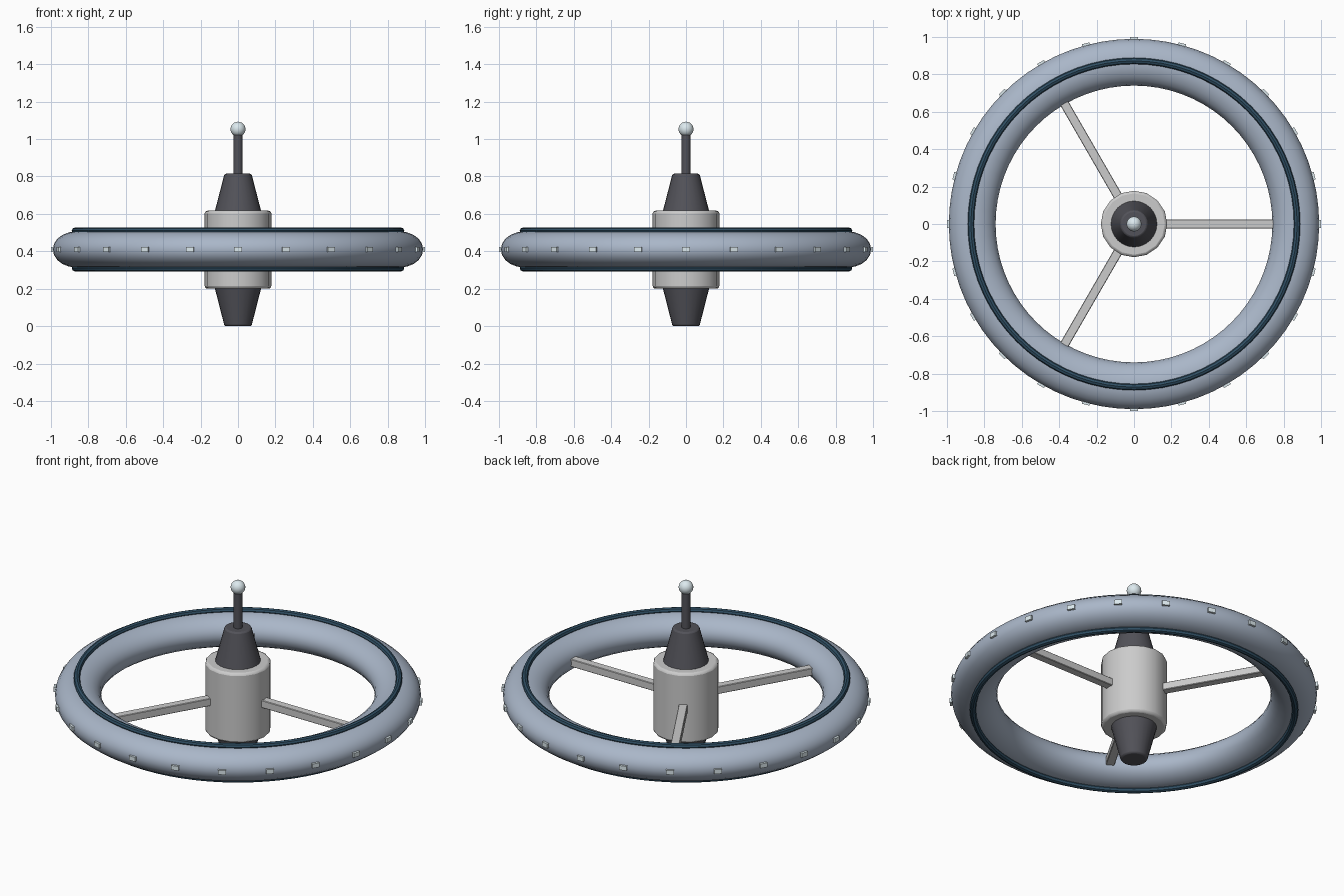
import bpy
from math import cos, sin, pi, tau, radians

if "Cube" in bpy.data.objects:
    bpy.data.objects.remove(bpy.data.objects["Cube"])

ZC = 0.41  # height of the ring plane


def material(name, rgb):
    m = bpy.data.materials.new(name)
    m.diffuse_color = (*rgb, 1)
    m.use_nodes = True
    m.node_tree.nodes["Principled BSDF"].inputs["Base Color"].default_value = m.diffuse_color
    return m


HULL = material("blue_grey", (0.40, 0.47, 0.58))
DARK = material("charcoal", (0.085, 0.085, 0.10))
BAND = material("deep_blue", (0.03, 0.08, 0.13))
LIGHT = material("pale_light", (0.72, 0.82, 0.86))


def finish(name, mat=None, smooth=True):
    o = bpy.context.object
    o.name = name
    if mat:
        o.data.materials.append(mat)
    if smooth:
        bpy.ops.object.shade_smooth_by_angle(angle=radians(35))
    return o


def bevel(o, width, segments=2):
    b = o.modifiers.new("edge", "BEVEL")
    b.width, b.segments = width, segments
    b.limit_method, b.angle_limit = "ANGLE", radians(40)


def cone(name, r1, r2, z1, z2, sides, mat=None, edge=0):
    bpy.ops.mesh.primitive_cone_add(vertices=sides, radius1=r1, radius2=r2,
                                    depth=z2 - z1, location=(0, 0, (z1 + z2) / 2))
    o = finish(name, mat)
    if edge:
        bevel(o, edge)


def torus(name, major, minor, z, sides, tube_sides, mat, flatten=1):
    bpy.ops.mesh.primitive_torus_add(major_radius=major, minor_radius=minor,
                                     major_segments=sides, minor_segments=tube_sides,
                                     location=(0, 0, z))
    o = finish(name, mat)
    o.scale.z = flatten


def box(name, size, radius, angle, mat=None, edge=0):
    bpy.ops.mesh.primitive_cube_add(size=1, rotation=(0, 0, angle),
                                    location=(radius * cos(angle), radius * sin(angle), ZC))
    bpy.context.object.scale = size
    bpy.ops.object.transform_apply(location=False, rotation=False, scale=True)
    o = finish(name, mat, smooth=False)
    if edge:
        bevel(o, edge, 1)


# Habitat ring with a raised dark band above and below
torus("habitat_ring", 0.865, 0.125, ZC, 72, 20, HULL, 0.77)
for name, s in (("upper_band", 1), ("lower_band", -1)):
    torus(name, 0.872, 0.017, ZC + s * 0.1, 72, 8, BAND)

# Hub, end cones, mast and beacon
cone("hub", 0.178, 0.178, 0.2, 0.617, 16, edge=0.014)
cone("upper_cone", 0.125, 0.072, 0.61, 0.815, 24, DARK, 0.008)
cone("lower_cone", 0.072, 0.125, 0.0, 0.207, 24, DARK, 0.008)
cone("mast", 0.025, 0.025, 0.80, 1.04, 12, DARK)
bpy.ops.mesh.primitive_uv_sphere_add(segments=20, ring_count=12, radius=0.04,
                                     location=(0, 0, 1.053))
finish("beacon", LIGHT)

# Spokes from hub to ring
for i in range(3):
    box(f"spoke_{i + 1}", (0.64, 0.048, 0.045), 0.47, i * tau / 3, edge=0.003)

# Windows around the rim
for i in range(24):
    box(f"window_{i + 1}", (0.03, 0.042, 0.026), 0.985, i * tau / 24, LIGHT)
